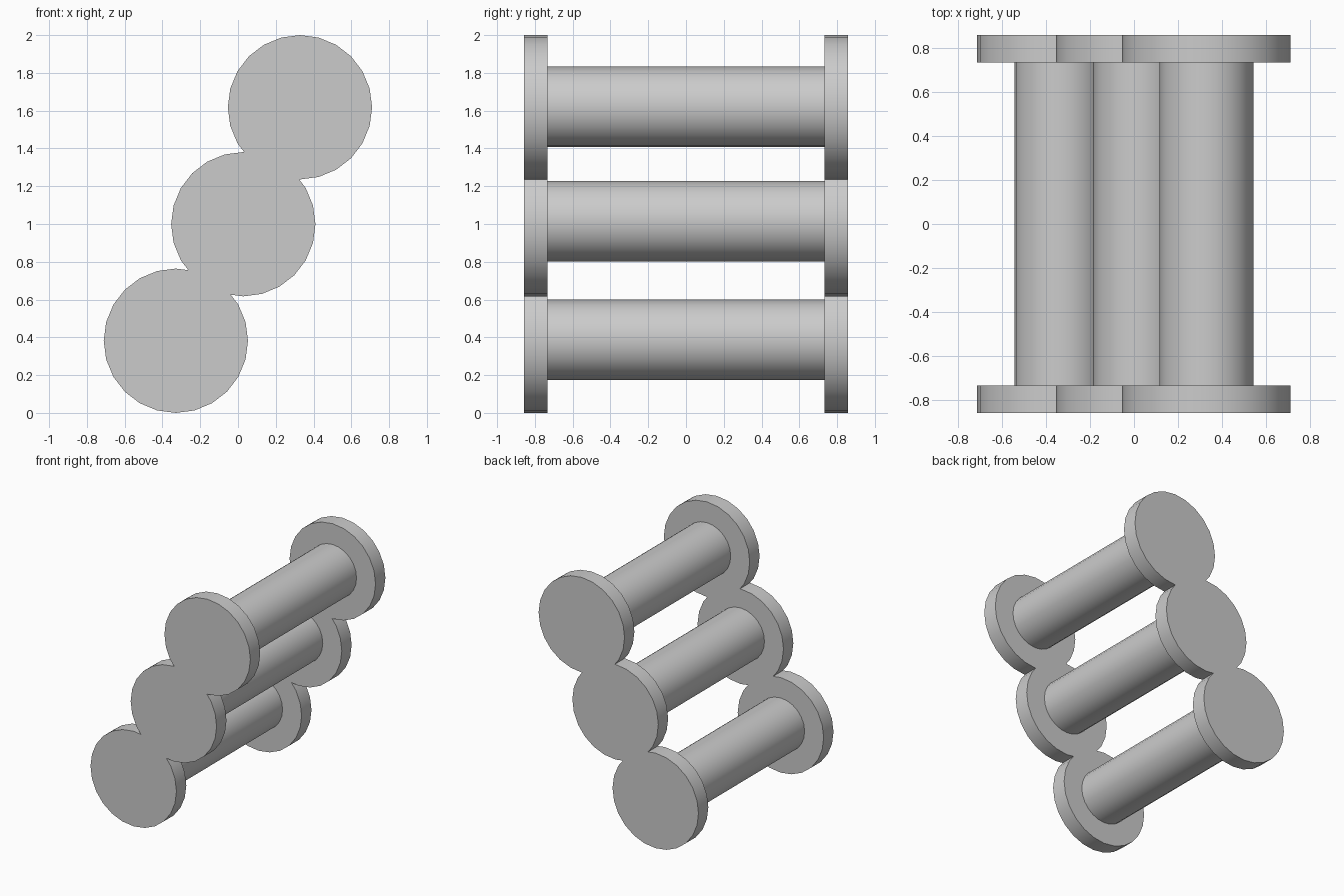
import bpy
import math

if "Cube" in bpy.data.objects:
    bpy.data.objects.remove(bpy.data.objects["Cube"])

DISC_R, ROD_R = 0.382, 0.213
INNER_Y, OUTER_Y = 0.732, 0.857
SIDES = 24
DISCS = [("lower", -0.329, 0.382), ("middle", 0.028, 0.999), ("upper", 0.328, 1.618)]
RODS = [("lower", -0.329, 0.387), ("middle", 0.028, 1.015), ("upper", 0.328, 1.62)]


def cylinder(name, radius, x, z, y0, y1):
    """Cylinder lying along y from y0 to y1."""
    bpy.ops.mesh.primitive_cylinder_add(
        vertices=SIDES, radius=radius, depth=y1 - y0,
        location=(x, (y0 + y1) / 2, z), rotation=(math.pi / 2, 0, 0))
    ob = bpy.context.object
    ob.name = name
    bpy.ops.object.transform_apply(location=True, rotation=True, scale=True)
    return ob


def smooth(ob):
    bpy.ops.object.select_all(action='DESELECT')
    ob.select_set(True)
    bpy.context.view_layer.objects.active = ob
    bpy.ops.object.shade_smooth_by_angle(angle=math.radians(30))


# End plates: three overlapping discs fused into one outline
for side, y0, y1 in (("front", -OUTER_Y, -INNER_Y), ("back", INNER_Y, OUTER_Y)):
    parts = [cylinder(f"{side}_{n}_disc", DISC_R, x, z, y0, y1) for n, x, z in DISCS]
    plate = parts[1]
    plate.name = f"{side}_end_plate"
    bpy.context.view_layer.objects.active = plate
    for other in (parts[0], parts[2]):
        mod = plate.modifiers.new("fuse", 'BOOLEAN')
        mod.operation = 'UNION'
        mod.solver = 'EXACT'
        mod.object = other
        bpy.ops.object.modifier_apply(modifier=mod.name)
        bpy.data.objects.remove(other)
    smooth(plate)

# Rods joining the two plates
for n, x, z in RODS:
    smooth(cylinder(f"{n}_rod", ROD_R, x, z, -INNER_Y - 0.01, INNER_Y + 0.01))
